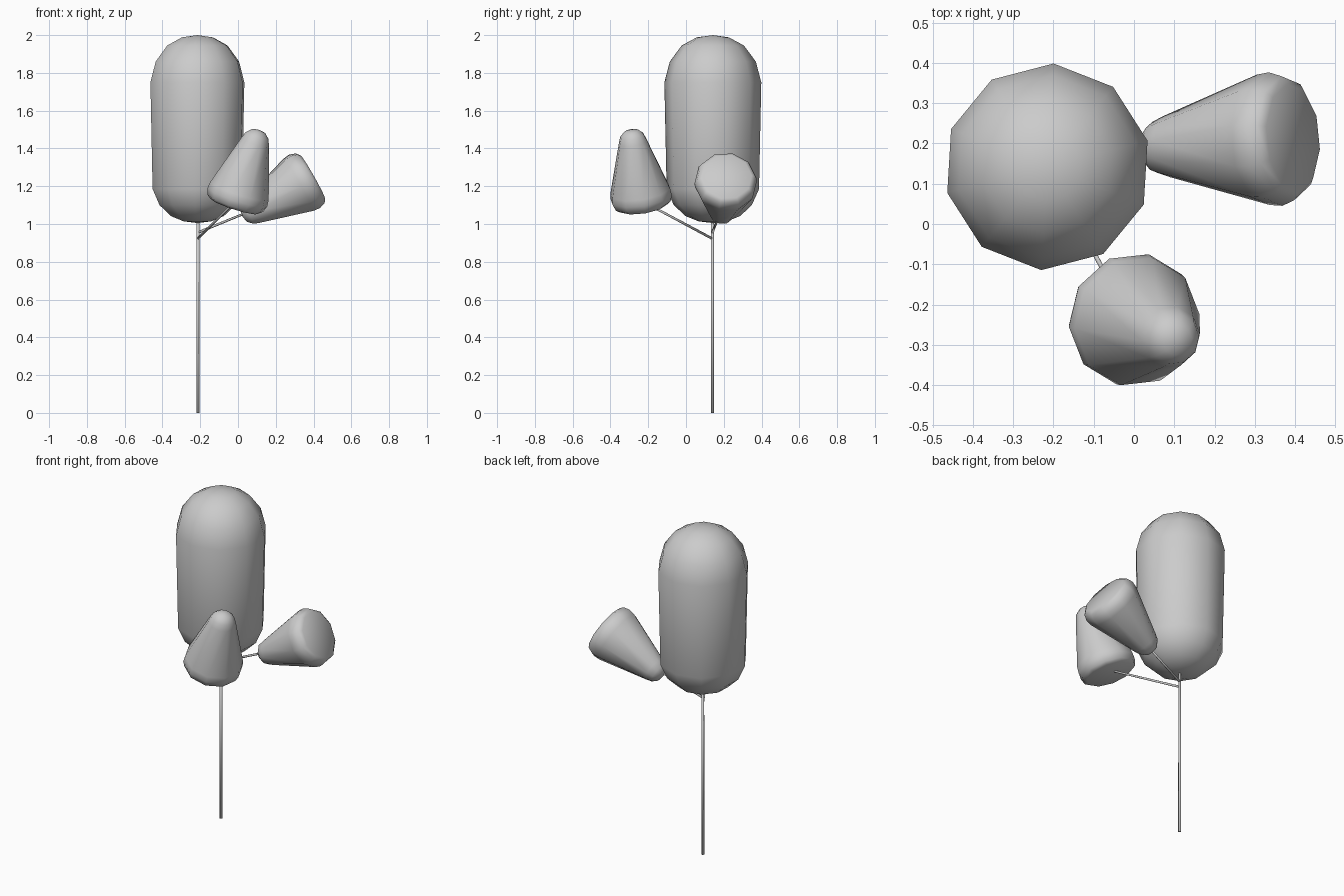
import bpy, bmesh
from math import cos, sin, pi, radians
from mathutils import Vector

if "Cube" in bpy.data.objects:
    bpy.data.objects.remove(bpy.data.objects["Cube"])


def lathe(name, base, axis, profile, sides=10, spin=0.0):
    """Revolve (radius, distance) points around an axis; radius 0 makes a pole."""
    base, axis = Vector(base), Vector(axis).normalized()
    rot = Vector((0, 0, 1)).rotation_difference(axis)
    bm = bmesh.new()
    rings = []
    for r, h in profile:
        n = 1 if r == 0 else sides
        rings.append([bm.verts.new(base + rot @ Vector(
            (r * cos(spin + 2 * pi * i / sides), r * sin(spin + 2 * pi * i / sides), h)))
            for i in range(n)])
    for a, b in zip(rings, rings[1:]):
        for i in range(sides):
            j = (i + 1) % sides
            if len(a) == 1:
                bm.faces.new((a[0], b[j], b[i]))
            elif len(b) == 1:
                bm.faces.new((a[i], a[j], b[0]))
            else:
                bm.faces.new((a[i], a[j], b[j], b[i]))
    for f in bm.faces:
        f.smooth = True
    bmesh.ops.recalc_face_normals(bm, faces=bm.faces)
    me = bpy.data.meshes.new(name)
    bm.to_mesh(me)
    bm.free()
    ob = bpy.data.objects.new(name, me)
    bpy.context.collection.objects.link(ob)
    return ob


def rod(name, a, b, r0, r1):
    a, b = Vector(a), Vector(b)
    length = (b - a).length
    return lathe(name, a, b - a, [(0, 0), (r0, 0), (r1, length), (0, length)], sides=6)


# Trunk and side branches
rod("trunk", (-0.212, 0.14, 0), (-0.212, 0.14, 1.03), 0.009, 0.008)
rod("front_branch", (-0.212, 0.14, 0.922), (-0.015, -0.23, 1.12), 0.007, 0.006)
rod("right_branch", (-0.212, 0.14, 0.955), (0.07, 0.185, 1.07), 0.007, 0.006)

# Tall rounded main crown
crown = [(0, 1.005), (0.075, 1.014), (0.145, 1.042), (0.207, 1.1), (0.245, 1.185),
         (0.257, 1.75), (0.228, 1.86), (0.165, 1.945), (0.085, 1.988), (0, 2.0)]
lathe("main_crown", (-0.215, 0.142, 0), (0, 0, 1), crown, spin=radians(14.6))

# Tapered side crowns share one profile, measured from the wide end
cone = [(0, 0), (0.135, 0.0), (0.155, 0.015), (0.167, 0.05), (0.163, 0.085),
        (0.077, 0.36), (0.064, 0.395), (0.038, 0.42), (0, 0.428)]
lathe("front_crown", (-0.018, -0.23, 1.095), (0.30, -0.14, 0.94), cone, spin=radians(5))
lathe("right_crown", (0.395, 0.214, 1.25), (-0.868, -0.06, -0.493), cone, spin=radians(18))
